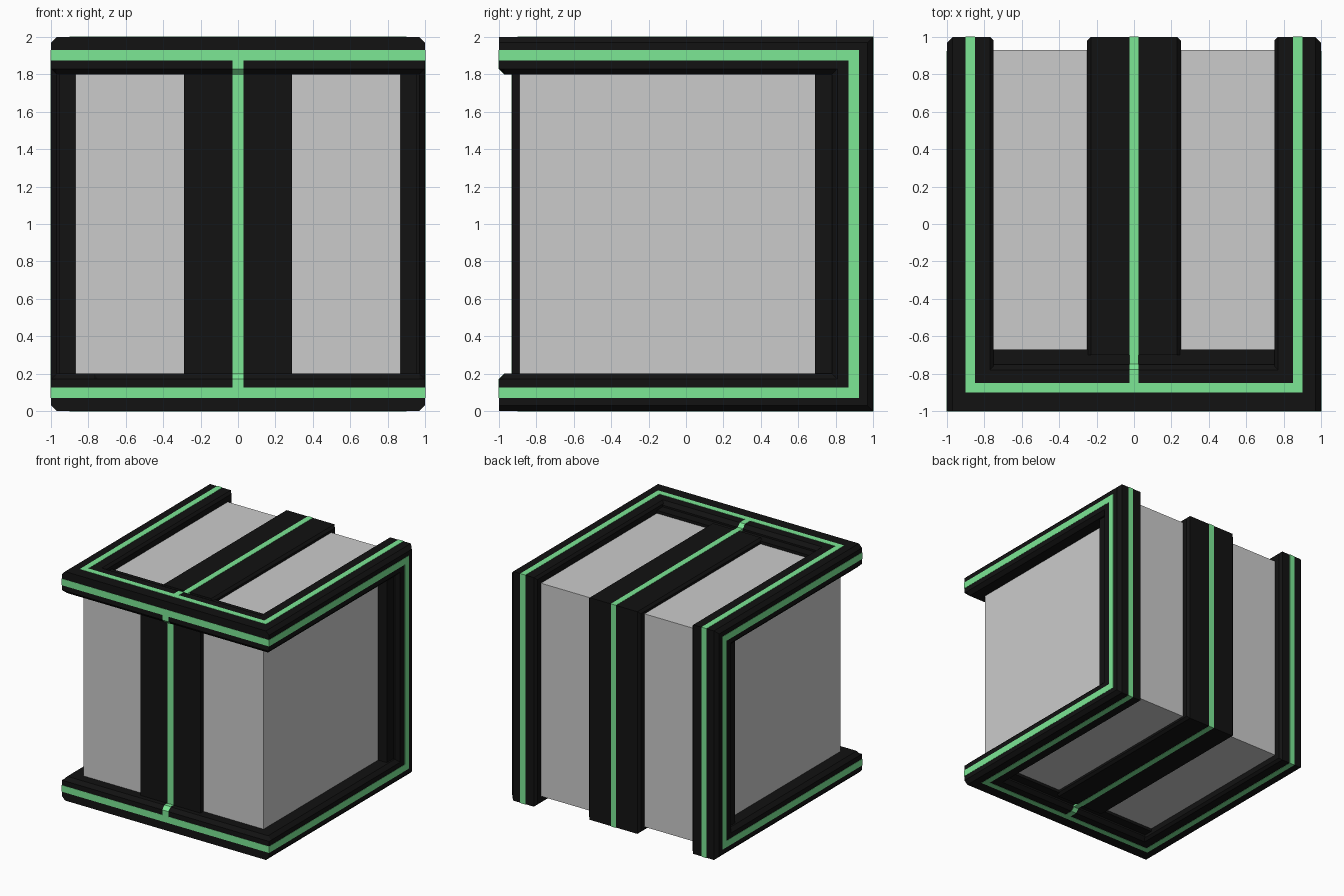
import bpy, bmesh

if "Cube" in bpy.data.objects:
    bpy.data.objects.remove(bpy.data.objects["Cube"])


def material(name, color):
    m = bpy.data.materials.new(name)
    m.diffuse_color = color
    m.use_nodes = True
    m.node_tree.nodes["Principled BSDF"].inputs["Base Color"].default_value = m.diffuse_color
    return m


BLACK = material("black_trim", (0.006, 0.006, 0.006, 1))
GREEN = material("green_stripe", (0.2, 0.8, 0.3, 1))


def loft(name, loops, mat=None, mirror=""):
    """Join equal-length (y, z) outlines placed at given x; origin sits at mid height."""
    bm = bmesh.new()
    rings = [[bm.verts.new((x, y, z - 1)) for y, z in pts] for x, pts in loops]
    n = len(rings[0])
    for a, b in zip(rings, rings[1:]):
        for i in range(n):
            j = (i + 1) % n
            bm.faces.new((a[i], a[j], b[j], b[i]))
    bm.faces.new(rings[0])
    bm.faces.new(rings[-1])
    bmesh.ops.recalc_face_normals(bm, faces=bm.faces)
    me = bpy.data.meshes.new(name)
    bm.to_mesh(me)
    bm.free()
    ob = bpy.data.objects.new(name, me)
    ob.location.z = 1
    bpy.context.collection.objects.link(ob)
    if mat:
        me.materials.append(mat)
    if mirror:
        mod = ob.modifiers.new("mirror", "MIRROR")
        mod.use_axis = ["x" in mirror, False, "z" in mirror]
    return ob


def box(name, x, y, z, mat=None, mirror=""):
    pts = [(y[0], z[0]), (y[1], z[0]), (y[1], z[1]), (y[0], z[1])]
    return loft(name, [(x[0], pts), (x[1], pts)], mat, mirror)


def c_outline(i):
    """Side frame outline open to the front, shrunk by i for chamfers."""
    half = [(-1, 2 - i), (1 - i, 2 - i)]
    inner = [(0.78 + i, 1.8 + i), (-0.97, 1.8 + i), (-1, 1.83)]
    return (half + [(y, 2 - z) for y, z in reversed(half)]
            + [(y, 2 - z) for y, z in reversed(inner)] + inner)


# Grey body
box("body", (-0.87, 0.87), (-0.89, 0.93), (0.07, 1.93))

# Chamfered side frames
loft("side_frame", [(0.75, c_outline(0.02)), (0.77, c_outline(0)),
                    (0.97, c_outline(0)), (1, c_outline(0.03))], BLACK, "x")

# Front rails, top and bottom
rail = [(-1, 2), (-0.78, 2), (-0.75, 1.97), (-0.75, 1.8), (-0.97, 1.8), (-1, 1.83)]
loft("front_rail", [(-0.8, rail), (0.8, rail)], BLACK, "z")

# Lower lips inside the rails and back posts
box("front_lip", (-0.8, 0.8), (-0.85, -0.67), (0.045, 1.955), BLACK)
box("back_post_lip", (0.8, 0.955), (0.69, 0.85), (0.1, 1.9), BLACK, "x")

# Centre band over top, back and bottom
band = [(-0.7, 0.03), (1, 0.03), (1, 1.97), (-0.7, 1.97)]
band_in = [(-0.7, 0.05), (0.98, 0.05), (0.98, 1.95), (-0.7, 1.95)]
loft("centre_band", [(-0.25, band_in), (-0.23, band), (0.23, band), (0.25, band_in)], BLACK)
box("front_centre_post", (-0.29, 0.29), (-0.93, -0.8), (0.1, 1.9), BLACK)

# Green stripes, barely proud of the black trim
e = 0.002
box("front_stripe", (-1 - e, 1 + e), (-1 - e, -0.95), (1.873, 1.93), GREEN, "z")
box("side_stripe", (0.95, 1 + e), (-1, 0.925), (1.873, 1.93), GREEN, "xz")
box("side_upright_stripe", (0.95, 1 + e), (0.87, 0.925), (0.07, 1.93), GREEN, "x")
box("top_cross_stripe", (-0.9, 0.9), (-0.9, -0.85), (1.95, 2 + e), GREEN, "z")
box("top_side_stripe", (0.85, 0.9), (-0.9, 1 + e), (1.95, 2 + e), GREEN, "xz")
box("back_stripe", (0.85, 0.9), (0.95, 1 + e), (-e, 2 + e), GREEN, "x")
box("centre_band_stripe", (-0.025, 0.025), (-0.71, 1 + e), (0.03 - e, 1.97 + e), GREEN)
box("front_centre_stripe", (-0.03, 0.03), (-0.93 - e, -0.85), (0.15, 1.85), GREEN)

# Short stripe links wrapping over the rail chamfers
link_front = [(-1 - e, 1.9), (-1 - e, 1.829), (-0.971, 1.8 - e), (-0.9, 1.8 - e), (-0.9, 1.9)]
link_top = [(-0.88, 2 + e), (-0.779, 2 + e), (-0.749, 1.97 + e), (-0.7, 1.97 + e),
            (-0.7, 1.93), (-0.88, 1.93)]
loft("front_stripe_link", [(-0.03, link_front), (0.03, link_front)], GREEN, "z")
loft("top_stripe_link", [(-0.025, link_top), (0.025, link_top)], GREEN, "z")
